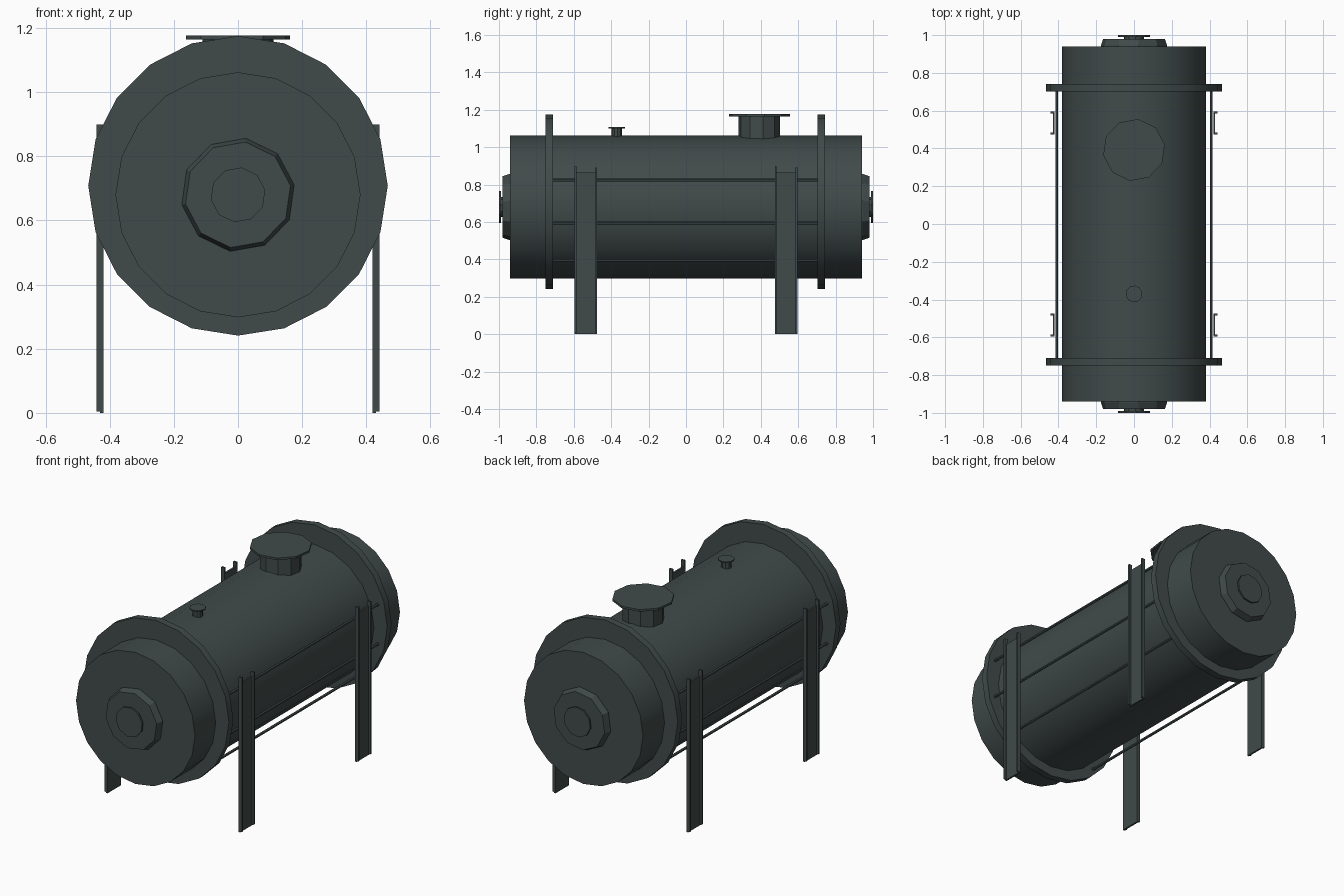
import bpy, math
from mathutils import Matrix, Vector

if "Cube" in bpy.data.objects:
    bpy.data.objects.remove(bpy.data.objects["Cube"])

mat = bpy.data.materials.new("dark grey green")
mat.diffuse_color = (0.052, 0.070, 0.068, 1)
mat.use_nodes = True
mat.node_tree.nodes["Principled BSDF"].inputs["Base Color"].default_value = mat.diffuse_color


def lathe(name, profile, sides, loc, axis="Z", turn=0.0, smooth=False):
    """Revolve (radius, height) points; first vertex turned away from 'up'."""
    verts, faces = [], []
    for r, h in profile:
        for i in range(sides):
            a = turn + 2 * math.pi * i / sides
            s, c = r * math.sin(a), r * math.cos(a)
            verts.append((s, c, h) if axis == "Z" else (s, h, c))
    for k in range(len(profile) - 1):
        for i in range(sides):
            j = (i + 1) % sides
            a, b = k * sides, (k + 1) * sides
            f = (a + i, b + i, b + j, a + j)
            faces.append(f if axis == "Z" else f[::-1])
    faces.append(tuple(range(sides)))
    faces.append(tuple(range(len(verts) - sides, len(verts)))[::-1])
    return finish(name, verts, faces, loc, smooth)


def finish(name, verts, faces, loc, smooth=False):
    import bmesh
    me = bpy.data.meshes.new(name)
    me.from_pydata(verts, [], faces)
    bm = bmesh.new()
    bm.from_mesh(me)
    bmesh.ops.recalc_face_normals(bm, faces=bm.faces)
    bm.to_mesh(me)
    bm.free()
    me.materials.append(mat)
    ob = bpy.data.objects.new(name, me)
    ob.location = loc
    bpy.context.collection.objects.link(ob)
    if smooth:
        bpy.ops.object.select_all(action="DESELECT")
        ob.select_set(True)
        bpy.context.view_layer.objects.active = ob
        bpy.ops.object.shade_smooth_by_angle(angle=math.radians(35))
    return ob


def box(name, x0, x1, y0, y1, z0, z1):
    v = [(x, y, z) for x in (x0, x1) for y in (y0, y1) for z in (z0, z1)]
    f = [(0, 1, 3, 2), (4, 6, 7, 5), (0, 4, 5, 1), (2, 3, 7, 6), (0, 2, 6, 4), (1, 5, 7, 3)]
    return finish(name, v, f, (0, 0, 0))


# tank body
lathe("tank", [(0.382, -0.94), (0.382, 0.94)], 20, (0, 0, 0.68), "Y", smooth=True)

# end caps with a small plate on a neck
T = math.radians(8)
for s, side in ((-1, "front"), (1, "back")):
    lathe(side + "_cap", [(0.178, s * 0.93), (0.178, s * 0.945), (0.166, s * 0.98)],
          10, (0, 0, 0.68), "Y", T)
    lathe(side + "_cap_plate",
          [(0.055, s * 0.975), (0.055, s * 0.99), (0.086, s * 0.99), (0.086, s)],
          10, (0, 0, 0.68), "Y", T)

# large ring flanges
for y, side in ((-0.73, "front"), (0.722, "back")):
    lathe(side + "_ring", [(0.467, y - 0.02), (0.467, y + 0.02)], 20,
          (0, 0, 0.708), "Y", smooth=True)

# manhole and small vent on top
lathe("manhole", [(0.112, 1.03), (0.112, 1.165), (0.165, 1.165), (0.165, 1.177)],
      10, (0, 0.392, 0), turn=T)
lathe("vent", [(0.028, 1.04), (0.028, 1.1), (0.044, 1.1), (0.044, 1.107)],
      10, (0, -0.37, 0), turn=T)

# side rods between the rings
for s, side in ((-1, "left"), (1, "right")):
    for n, (x, z) in enumerate(((0.408, 0.824), (0.408, 0.594), (0.30, 0.393))):
        lathe(f"{side}_rod_{n + 1}", [(0.008, -0.72), (0.008, 0.71)], 6,
              (s * x, 0, z), "Y")

# channel legs: thin web with two edge flanges
for s, side in ((-1, "left"), (1, "right")):
    for y, end in ((-0.535, "front"), (0.535, "back")):
        name = f"{side}_{end}_leg"
        box(name + "_web", s * 0.420, s * 0.430, y - 0.06, y + 0.06, 0, 0.865)
        for e in (-1, 1):
            box(f"{name}_flange_{'a' if e < 0 else 'b'}", s * 0.420, s * 0.441,
                y + e * 0.06, y + e * 0.05, 0.005, 0.9 if e < 0 else 0.89)
